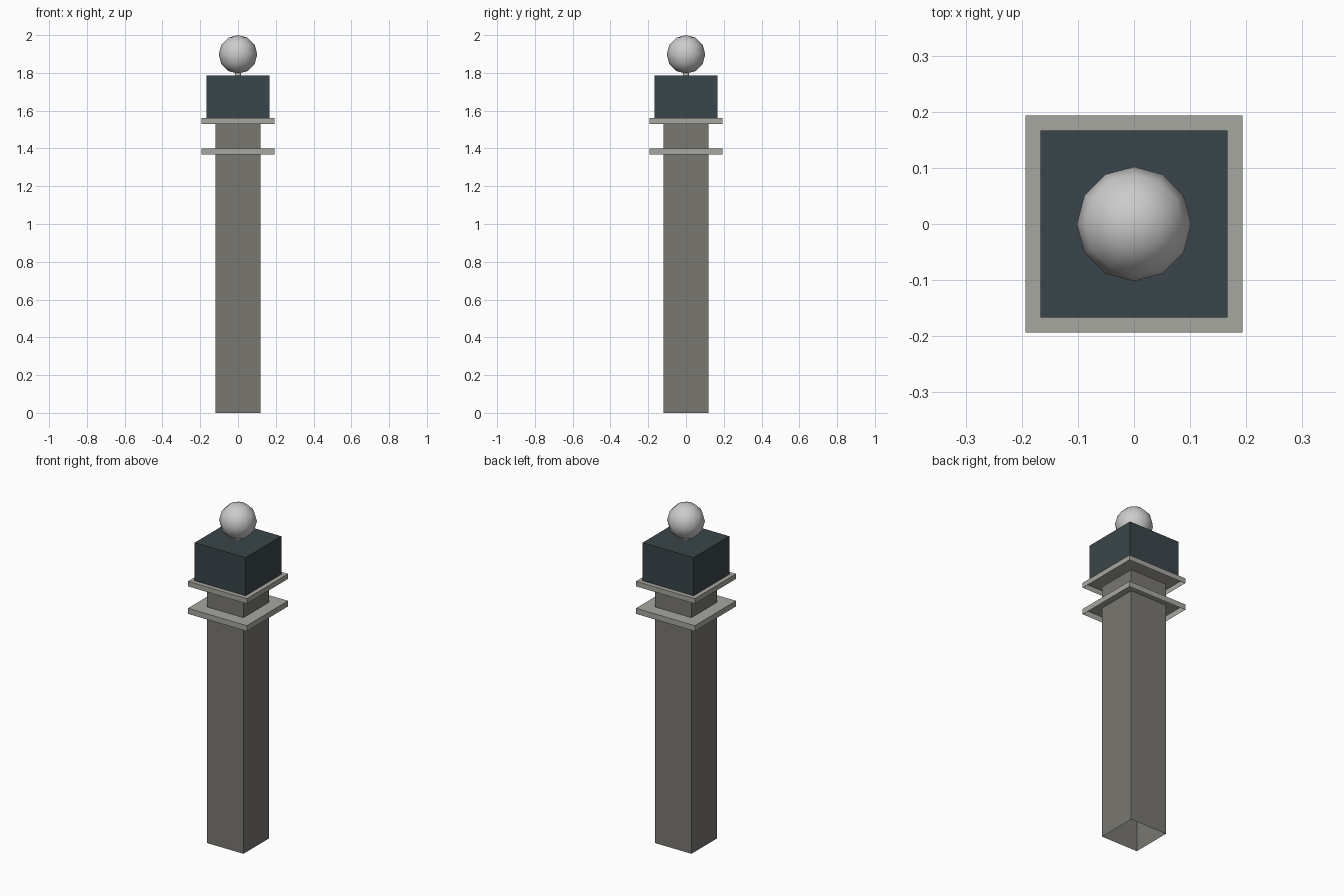
import bpy, bmesh
from mathutils import Matrix

if "Cube" in bpy.data.objects:
    bpy.data.objects.remove(bpy.data.objects["Cube"])


def material(name, rgb):
    m = bpy.data.materials.new(name)
    m.diffuse_color = (*rgb, 1)
    m.use_nodes = True
    m.node_tree.nodes["Principled BSDF"].inputs["Base Color"].default_value = m.diffuse_color
    return m


def add_object(name, bm, mat=None):
    mesh = bpy.data.meshes.new(name)
    bm.to_mesh(mesh)
    bm.free()
    obj = bpy.data.objects.new(name, mesh)
    bpy.context.collection.objects.link(obj)
    if mat:
        mesh.materials.append(mat)
    return obj


def open_box(name, half, z0, z1, mat):
    """Square box without a bottom face."""
    bm = bmesh.new()
    bmesh.ops.create_cube(bm, size=1, matrix=Matrix.Translation((0, 0, (z0 + z1) / 2))
                          @ Matrix.Diagonal((2 * half, 2 * half, z1 - z0, 1)))
    bm.normal_update()
    bottom = [f for f in bm.faces if f.normal.z < -0.5]
    bmesh.ops.delete(bm, geom=bottom, context='FACES')
    return add_object(name, bm, mat)


stone = material("stone", (0.19, 0.185, 0.165))
trim = material("pale_stone", (0.39, 0.385, 0.35))
dark = material("dark_slate", (0.042, 0.06, 0.067))

# Shaft, two collars and cap block
open_box("shaft", 0.12, 0.0, 1.53, stone)
open_box("lower_collar", 0.193, 1.367, 1.40, trim)
open_box("upper_collar", 0.193, 1.53, 1.56, trim)
open_box("cap_block", 0.167, 1.56, 1.786, dark)

# Short stem under the ball
bm = bmesh.new()
bmesh.ops.create_cone(bm, cap_ends=False, segments=12, radius1=0.015, radius2=0.015,
                      depth=0.03, matrix=Matrix.Translation((0, 0, 1.8)))
add_object("ball_stem", bm)

# Low-poly smooth ball finial
bm = bmesh.new()
bmesh.ops.create_uvsphere(bm, u_segments=12, v_segments=6, radius=0.102,
                          matrix=Matrix.Translation((0, 0, 1.898)))
for f in bm.faces:
    f.smooth = True
add_object("ball_finial", bm)
